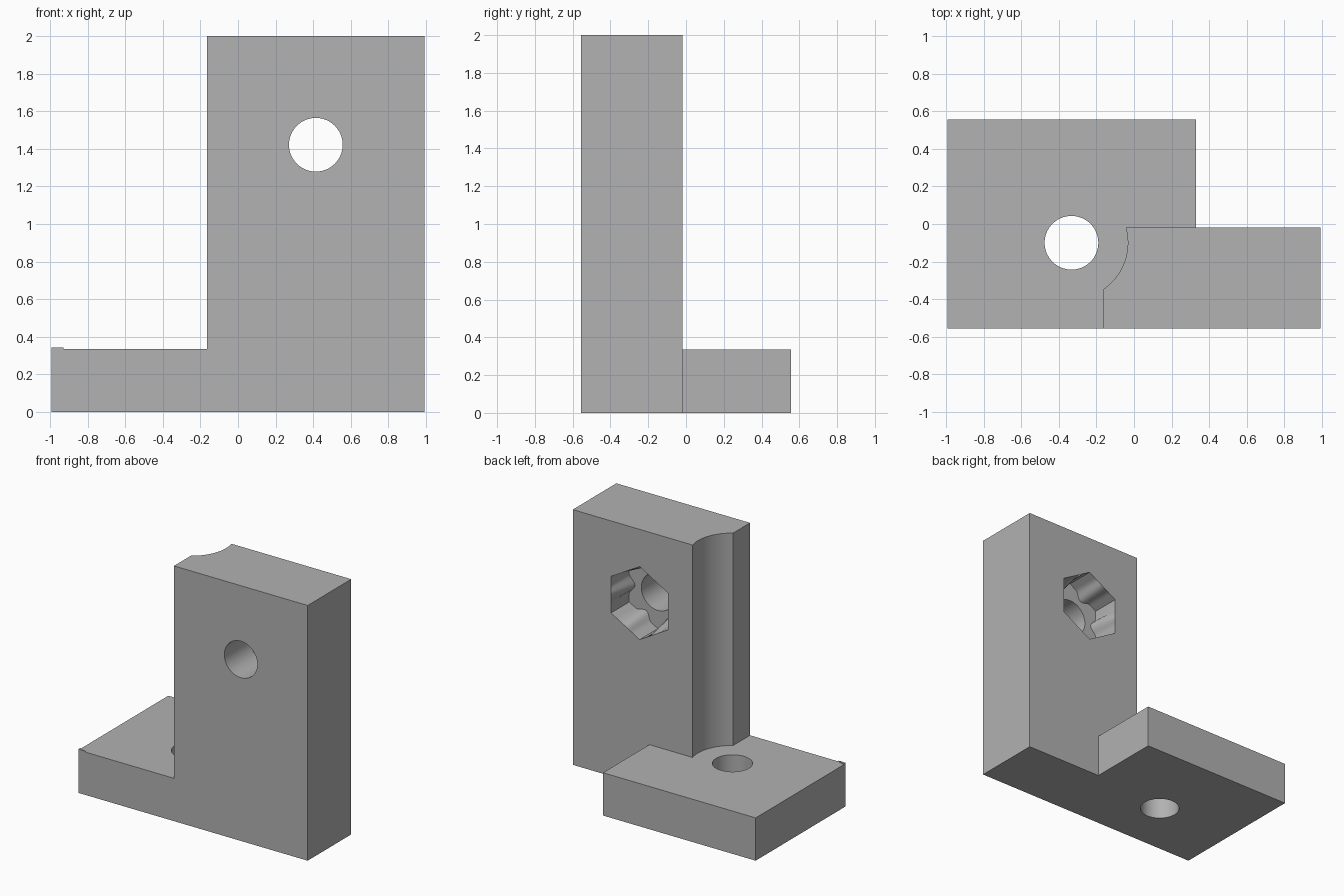
import bpy, bmesh
from math import sin, cos, pi, radians, sqrt, atan2
from mathutils import Vector

cube = bpy.data.objects.get("Cube")
if cube:
    bpy.data.objects.remove(cube, do_unlink=True)

grey = bpy.data.materials.new("plain_grey")
grey.use_nodes = True
GREY = (0.445, 0.445, 0.445, 1)
grey.diffuse_color = GREY
grey.node_tree.nodes["Principled BSDF"].inputs["Base Color"].default_value = GREY

# Main dimensions
HX, HY, HEIGHT = 0.994, 0.557, 2.0
BASE_TOP, BASE_RIGHT = 0.3355, 0.33
WALL_LEFT, WALL_BACK = -0.165, -0.018
BASE_HOLE = Vector((-0.333, -0.1))
WALL_HOLE = Vector((0.4145, 1.422))
HOLE_R, SCALLOP_R, NUT_R, NUT_DEPTH = 0.143, 0.3, 0.286, 0.225


def loft(name, rings):
    """Closed solid through rings of equal point count."""
    bm = bmesh.new()
    loops = [[bm.verts.new(p) for p in ring] for ring in rings]
    for a, b in zip(loops, loops[1:]):
        for i in range(len(a)):
            j = (i + 1) % len(a)
            bm.faces.new((a[i], a[j], b[j], b[i]))
    bm.faces.new(loops[0])
    bm.faces.new(loops[-1])
    bmesh.ops.recalc_face_normals(bm, faces=bm.faces)
    mesh = bpy.data.meshes.new(name)
    bm.to_mesh(mesh)
    bm.free()
    mesh.materials.append(grey)
    obj = bpy.data.objects.new(name, mesh)
    bpy.context.collection.objects.link(obj)
    return obj


def prism(name, outline, z0, z1):
    return loft(name, [[(x, y, z) for x, y in outline] for z in (z0, z1)])


def circle(centre, r, n=64):
    return [(centre.x + r * cos(2 * pi * i / n), centre.y + r * sin(2 * pi * i / n))
            for i in range(n)]


def cut(obj, cutter):
    cutter.hide_render = True
    mod = obj.modifiers.new("cut", "BOOLEAN")
    mod.operation, mod.solver, mod.object = "DIFFERENCE", "EXACT", cutter
    bpy.context.view_layer.objects.active = obj
    bpy.ops.object.modifier_apply(modifier=mod.name)
    bpy.data.objects.remove(cutter, do_unlink=True)


# Stepped plan, extruded to full height
bracket = prism("bracket", [
    (-HX, -HY), (HX, -HY), (HX, WALL_BACK), (BASE_RIGHT, WALL_BACK),
    (BASE_RIGHT, HY), (-HX, HY)], 0, HEIGHT)

# Clear everything above the base except the wall, with its scalloped corner
dx, dy = WALL_LEFT - BASE_HOLE.x, WALL_BACK - BASE_HOLE.y
start = atan2(-sqrt(SCALLOP_R ** 2 - dx ** 2), dx)
end = atan2(dy, sqrt(SCALLOP_R ** 2 - dy ** 2))
arc = [(BASE_HOLE.x + SCALLOP_R * cos(t), BASE_HOLE.y + SCALLOP_R * sin(t))
       for t in (start + (end - start) * i / 20 for i in range(21))]
cut(bracket, prism("clearance", [(-1.2, -0.7), (WALL_LEFT, -0.7)] + arc + [
    (BASE_RIGHT, WALL_BACK), (0.5, 0.1), (0.5, 0.7), (-1.2, 0.7)], BASE_TOP, 2.2))

# Bolt holes through the base and the wall
cut(bracket, prism("base_hole", circle(BASE_HOLE, HOLE_R), -0.1, 0.5))
cut(bracket, loft("wall_hole", [[(x, y, z) for x, z in circle(WALL_HOLE, HOLE_R)]
                                for y in (-0.7, 0.1)]))


# Hexagonal nut pocket whose walls grow a rib toward the floor
def hex_ring(y, bump):
    ring, steps = [], 16
    for side in range(6):
        a, b = (Vector((cos(t), sin(t))) * NUT_R
                for t in (pi / 6 + side * pi / 3, pi / 6 + (side + 1) * pi / 3))
        inward = -(a + b).normalized()
        for i in range(steps):
            f = i / steps
            rib = max(0, cos((f - 0.5) * 2 * pi)) ** 1.5
            p = WALL_HOLE + a.lerp(b, f) + inward * bump * rib
            ring.append((p.x, y, p.y))
    return ring


cut(bracket, loft("nut_pocket", [hex_ring(0.1, 0), hex_ring(WALL_BACK, 0),
                                 hex_ring(WALL_BACK - NUT_DEPTH, 0.05)]))

# Tiny raised sliver on the base corner
sliver = prism("corner_sliver", [(-HX, -HY), (-0.93, -HY), (-HX, -0.533)],
               BASE_TOP - 0.001, BASE_TOP + 0.007)

# Smooth curved walls, keep hard edges
bpy.ops.object.select_all(action="DESELECT")
bracket.select_set(True)
bpy.context.view_layer.objects.active = bracket
bpy.ops.object.shade_smooth_by_angle(angle=radians(25))
